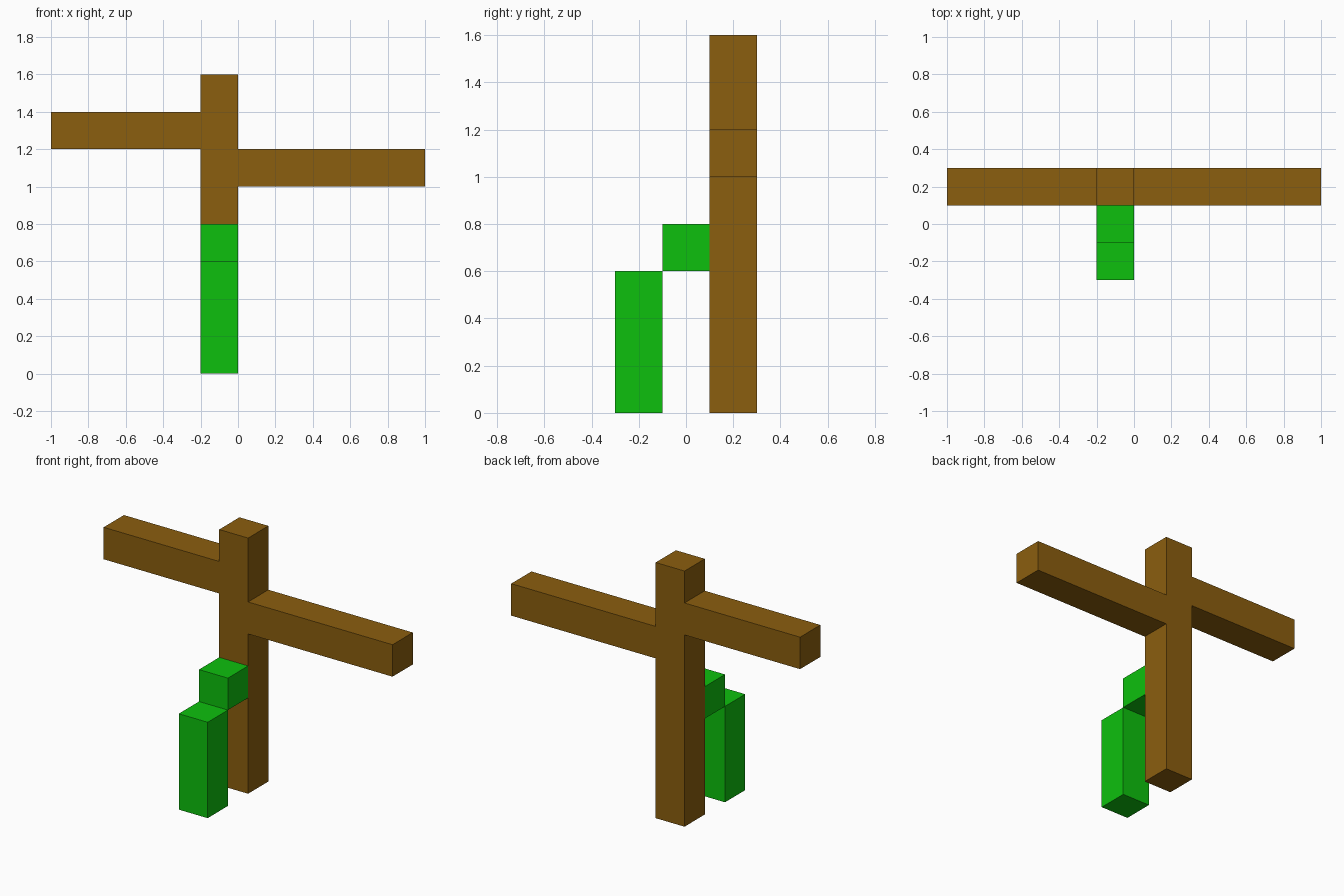
import bpy
import bmesh

cube = bpy.data.objects.get("Cube")
if cube:
    bpy.data.objects.remove(cube, do_unlink=True)


def make_material(name, colour):
    mat = bpy.data.materials.new(name)
    mat.use_nodes = True
    mat.diffuse_color = colour
    bsdf = next(n for n in mat.node_tree.nodes if n.type == 'BSDF_PRINCIPLED')
    bsdf.inputs["Base Color"].default_value = colour
    return mat


def extrude_outline(name, outline, y_front, y_back, mat):
    """Solid made from an (x, z) outline, extruded from front to back."""
    bm = bmesh.new()
    face = bm.faces.new([bm.verts.new((x, y_front, z)) for x, z in outline])
    result = bmesh.ops.extrude_face_region(bm, geom=[face])
    verts = [v for v in result["geom"] if isinstance(v, bmesh.types.BMVert)]
    bmesh.ops.translate(bm, verts=verts, vec=(0, y_back - y_front, 0))
    bmesh.ops.recalc_face_normals(bm, faces=bm.faces)
    mesh = bpy.data.meshes.new(name)
    bm.to_mesh(mesh)
    bm.free()
    mesh.materials.append(mat)
    obj = bpy.data.objects.new(name, mesh)
    bpy.context.collection.objects.link(obj)
    return obj


def rectangle(x0, x1, z0, z1):
    return [(x0, z0), (x1, z0), (x1, z1), (x0, z1)]


brown = make_material("wood brown", (0.258, 0.112, 0.0045, 1))
green = make_material("leaf green", (0.004, 0.527, 0.004, 1))

# Post with two staggered arms, one solid piece
post_outline = [(-0.2, 0), (0, 0), (0, 1.0), (1.0, 1.0), (1.0, 1.2), (0, 1.2),
                (0, 1.6), (-0.2, 1.6), (-0.2, 1.4), (-1.0, 1.4), (-1.0, 1.2),
                (-0.2, 1.2)]
extrude_outline("post_with_arms", post_outline, 0.1, 0.3, brown)

# Green block on the post, and the upright hanging in front of it
extrude_outline("green_connector", rectangle(-0.2, 0, 0.6, 0.8), -0.1, 0.1, green)
extrude_outline("green_upright", rectangle(-0.2, 0, 0, 0.6), -0.3, -0.1, green)
